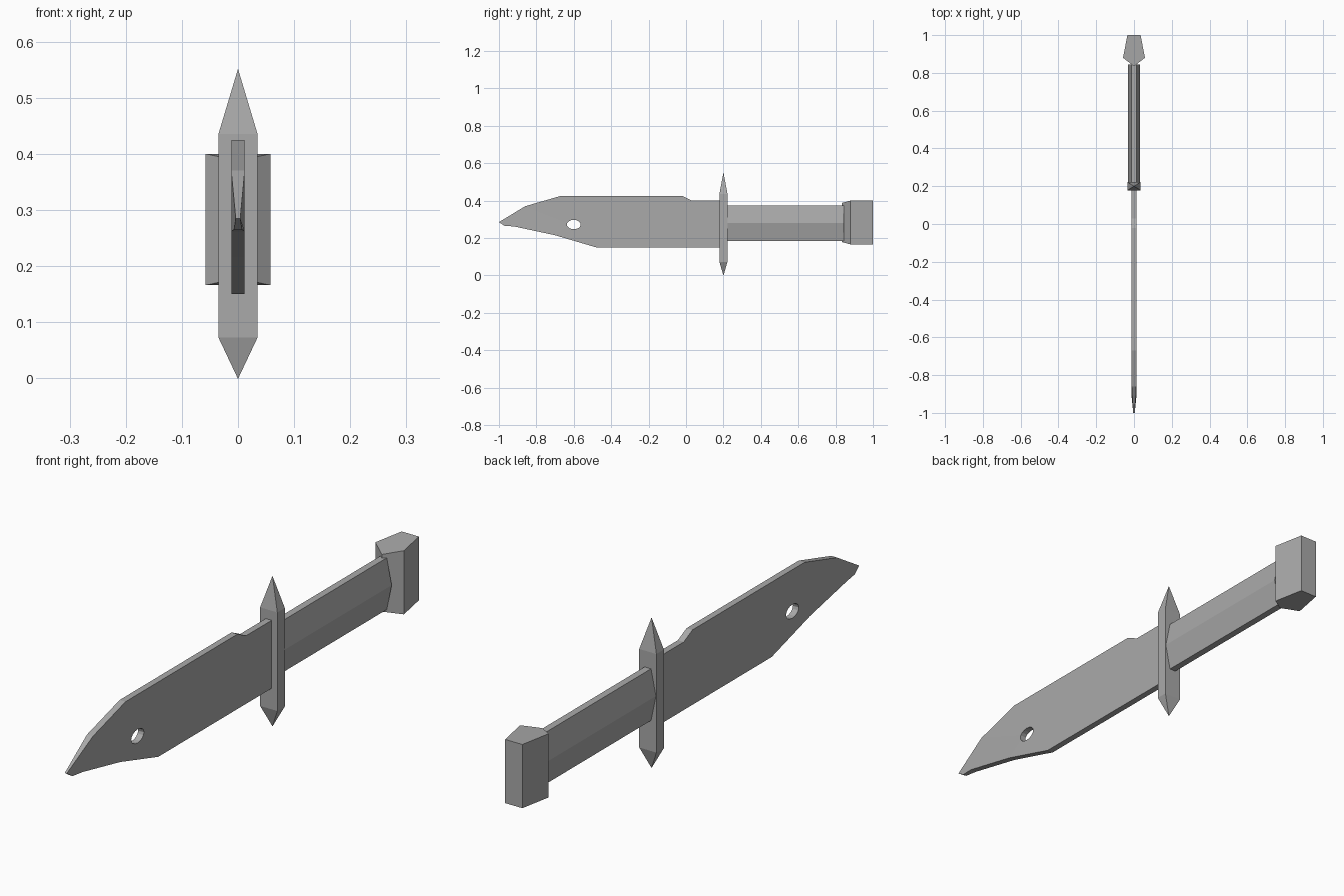
import bpy
import bmesh
import math

cube = bpy.data.objects.get("Cube")
if cube:
    bpy.data.objects.remove(cube, do_unlink=True)

steel = bpy.data.materials.new("grey steel")
steel.use_nodes = True
grey = (0.4, 0.4, 0.4, 1)
steel.diffuse_color = grey
steel.node_tree.nodes["Principled BSDF"].inputs["Base Color"].default_value = grey


def loft(name, sections):
    """Skin a list of equal-length closed rings and cap both ends."""
    bm = bmesh.new()
    rings = [[bm.verts.new(p) for p in ring] for ring in sections]
    for a, b in zip(rings, rings[1:]):
        for i in range(len(a)):
            j = (i + 1) % len(a)
            bm.faces.new((a[i], a[j], b[j], b[i]))
    bm.faces.new(rings[0])
    bm.faces.new(rings[-1])
    bmesh.ops.remove_doubles(bm, verts=bm.verts, dist=0.0001)
    bmesh.ops.recalc_face_normals(bm, faces=bm.faces)
    mesh = bpy.data.meshes.new(name)
    bm.to_mesh(mesh)
    bm.free()
    mesh.materials.append(steel)
    obj = bpy.data.objects.new(name, mesh)
    bpy.context.collection.objects.link(obj)
    return obj


# Blade: clipped side profile, thinning toward the tip
outline = [(-1, 0.285), (-0.86, 0.37), (-0.67, 0.425), (-0.02, 0.425),
           (0.03, 0.4), (0.2, 0.4), (0.2, 0.15), (-0.48, 0.15),
           (-0.7, 0.215), (-0.92, 0.262), (-0.97, 0.265)]


def half_width(y):
    return 0.004 + 0.008 * min(1, (y + 1) / 0.08)


blade = loft("blade", [[(s * half_width(y), y, z) for y, z in outline] for s in (-1, 1)])

# Oval hole through the blade
hole = [(0.037 * math.cos(math.tau * i / 16), 0.025 * math.sin(math.tau * i / 16))
        for i in range(16)]
cutter = loft("hole_cutter", [[(x, -0.6 + y, 0.272 + z) for y, z in hole] for x in (-0.1, 0.1)])
cutter.hide_render = True
cutter.hide_viewport = True
cut = blade.modifiers.new("hole", "BOOLEAN")
cut.operation = "DIFFERENCE"
cut.solver = "EXACT"
cut.object = cutter

# Guard: upright bar with a point at each end
corners = [(-1, -1), (1, -1), (1, 1), (-1, 1)]
levels = [(0.0005, 0), (0.035, 0.073), (0.035, 0.435), (0.0005, 0.55)]
loft("guard", [[(sx * w, 0.2 + sy * w * 0.62, z) for sx, sy in corners] for w, z in levels])

# Grip: hexagonal bar, widest at mid height
section = [(0.013, 0.375), (0.033, 0.28), (0.013, 0.185),
           (-0.013, 0.185), (-0.033, 0.28), (-0.013, 0.375)]
loft("grip", [[(x, y, z) for x, z in section] for y in (0.2, 0.845)])

# Pommel: five-sided block, slightly shorter at its front edge
plan = [(0, 0.835, 0.012), (0.058, 0.88, 0), (0.035, 1, 0),
        (-0.035, 1, 0), (-0.058, 0.88, 0)]
loft("pommel", [[(x, y, base + s * drop) for x, y, drop in plan]
                for base, s in ((0.166, 1), (0.4, -1))])
